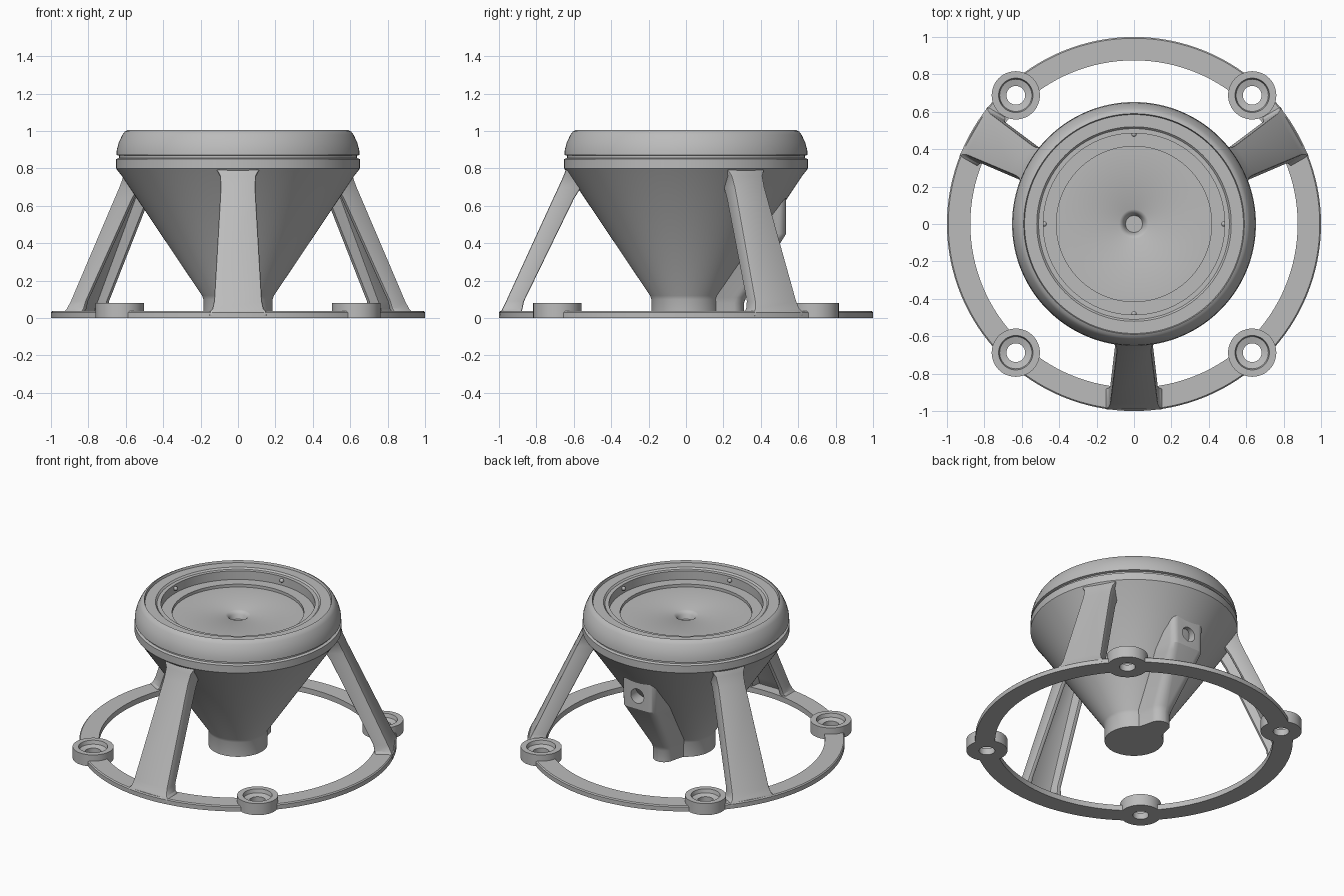
import bpy, bmesh
from math import sin, cos, pi, radians
from mathutils import Matrix, Vector

if "Cube" in bpy.data.objects:
    bpy.data.objects.remove(bpy.data.objects["Cube"])

grey = bpy.data.materials.new("plain grey")
grey.use_nodes = True
GREY = (0.5, 0.5, 0.5, 1)
grey.diffuse_color = GREY
grey.node_tree.nodes["Principled BSDF"].inputs["Base Color"].default_value = GREY


def loft(name, rings, closed=False):
    """Skin a stack of equal-length closed rings, capped or joined end to end."""
    bm = bmesh.new()
    rows = [[bm.verts.new(p) for p in ring] for ring in rings]
    n = len(rows[0])
    pairs = list(zip(rows, rows[1:]))
    if closed:
        pairs.append((rows[-1], rows[0]))
    else:
        bm.faces.new(rows[0])
        bm.faces.new(rows[-1])
    for a, b in pairs:
        for i in range(n):
            j = (i + 1) % n
            bm.faces.new((a[i], a[j], b[j], b[i]))
    bmesh.ops.recalc_face_normals(bm, faces=bm.faces)
    mesh = bpy.data.meshes.new(name)
    bm.to_mesh(mesh)
    bm.free()
    mesh.materials.append(grey)
    obj = bpy.data.objects.new(name, mesh)
    bpy.context.collection.objects.link(obj)
    return obj


def lathe(name, profile, steps=96, closed=False, at=(0, 0, 0)):
    angles = [2 * pi * i / steps for i in range(steps)]
    rings = [[(r * cos(a) + at[0], r * sin(a) + at[1], z + at[2]) for a in angles]
             for r, z in profile]
    return loft(name, rings, closed)


def activate(obj):
    bpy.ops.object.select_all(action="DESELECT")
    obj.select_set(True)
    bpy.context.view_layer.objects.active = obj


def smooth(obj):
    activate(obj)
    bpy.ops.object.shade_smooth_by_angle(angle=radians(30))


def cut(obj, cutter):
    mod = obj.modifiers.new("cut", "BOOLEAN")
    mod.operation = "DIFFERENCE"
    mod.solver = "EXACT"
    mod.object = cutter
    activate(obj)
    bpy.ops.object.modifier_apply(modifier=mod.name)
    bpy.data.objects.remove(cutter)


def bevel(obj, width, segments):
    mod = obj.modifiers.new("soft edges", "BEVEL")
    mod.width = width
    mod.segments = segments
    mod.limit_method = "ANGLE"
    mod.angle_limit = radians(40)
    activate(obj)
    bpy.ops.object.modifier_apply(modifier=mod.name)


# Funnel body: foot, cone, grooved rim, stepped recess and centre dimple
body = lathe("funnel_body", [
    (0.185, 0), (0.185, 0.1), (0.192, 0.12), (0.625, 0.765), (0.645, 0.79),
    (0.652, 0.8), (0.652, 0.85), (0.635, 0.856), (0.635, 0.868), (0.65, 0.872),
    (0.648, 0.9), (0.637, 0.94), (0.618, 0.98), (0.605, 0.997), (0.59, 1.005),
    (0.585, 0.99), (0.52, 0.99), (0.51, 0.98), (0.485, 0.98), (0.485, 0.92),
    (0.415, 0.92), (0.415, 0.9), (0.078, 0.9), (0.065, 0.893), (0.055, 0.88),
    (0.045, 0.85)], 128)

# Port housing on the back: flat upright face running down into a narrow lobe
def housing_ring(z, y_out, half, depth, corner):
    pts = [(-half - 0.03, y_out - depth, z)]
    for side, start in ((-1, pi), (1, pi / 2)):
        for k in range(7):
            a = start - k * pi / 12
            pts.append((side * (half - corner) + corner * cos(a),
                        y_out - corner + corner * sin(a), z))
    return pts + [(half + 0.03, y_out - depth, z)]


housing = loft("port_housing", [
    housing_ring(*row) for row in (
        (0, 0.31, 0.07, 0.18, 0.069), (0.08, 0.31, 0.07, 0.18, 0.069),
        (0.11, 0.322, 0.073, 0.18, 0.069), (0.41, 0.51, 0.12, 0.2, 0.05),
        (0.45, 0.535, 0.125, 0.2, 0.045), (0.68, 0.535, 0.13, 0.12, 0.045))])
drill = lathe("port_cutter", [(0.05, -0.1), (0.05, 0.1)], 32)
drill.hide_render = True
drill.data.transform(Matrix.Translation((0, 0.53, 0.54)) @ Matrix.Rotation(pi / 2, 4, "X"))
cut(housing, drill)

# Base ring with four drilled and counterbored mounting bosses
ring = lathe("base_ring", [(0.875, 0), (1, 0), (1, 0.03), (0.993, 0.037), (0.875, 0.037)],
             128, True)
for sx, side in ((1, "left"), (-1, "right")):
    for sy, end in ((1, "back"), (-1, "front")):
        spot = (0.632 * sx, 0.688 * sy, 0)
        cutter = lathe("boss_cutter", [(0.122, -0.1), (0.122, 0.2)], 48, at=spot)
        cutter.hide_render = True
        cut(ring, cutter)
        smooth(lathe(f"{end}_{side}_boss", [
            (0.05, 0), (0.129, 0), (0.129, 0.08), (0.092, 0.08), (0.086, 0.055),
            (0.05, 0.045)], 48, True, spot))

# Legs: channel sections open towards the axis, flared where they meet other parts
def leg_ring(z, outer, inner, half, wall):
    floor = max(outer - 0.045, inner + 0.005)
    right = [(outer, half), (inner, half), (inner, half - wall), (floor, half - wall - 0.012)]
    return [(r, t, z) for r, t in right] + [(r, -t, z) for r, t in reversed(right)]


for degrees, name in ((-90, "front_leg"), (30, "left_leg"), (150, "right_leg")):
    leg = loft(name, [leg_ring(*row) for row in (
        (0.01, 0.993, 0.878, 0.155, 0.04), (0.037, 0.988, 0.878, 0.15, 0.04),
        (0.05, 0.981, 0.874, 0.137, 0.035), (0.09, 0.962, 0.866, 0.128, 0.03),
        (0.64, 0.71, 0.598, 0.096, 0.03), (0.7, 0.682, 0.56, 0.093, 0.03),
        (0.76, 0.655, 0.5, 0.096, 0.03), (0.795, 0.642, 0.48, 0.115, 0.03))])
    bevel(leg, 0.008, 2)
    leg.data.transform(Matrix.Rotation(radians(degrees), 4, "Z"))
    smooth(leg)

# Small retaining pins inside the recess wall
for i, name in enumerate(("left", "back", "right", "front")):
    a = i * pi / 2
    bpy.ops.mesh.primitive_uv_sphere_add(segments=16, ring_count=8, radius=0.014,
                                         location=(0.48 * cos(a), 0.48 * sin(a), 0.955))
    pin = bpy.context.object
    pin.name = f"{name}_pin"
    pin.data.materials.append(grey)
    smooth(pin)

for part in (body, housing, ring):
    smooth(part)
